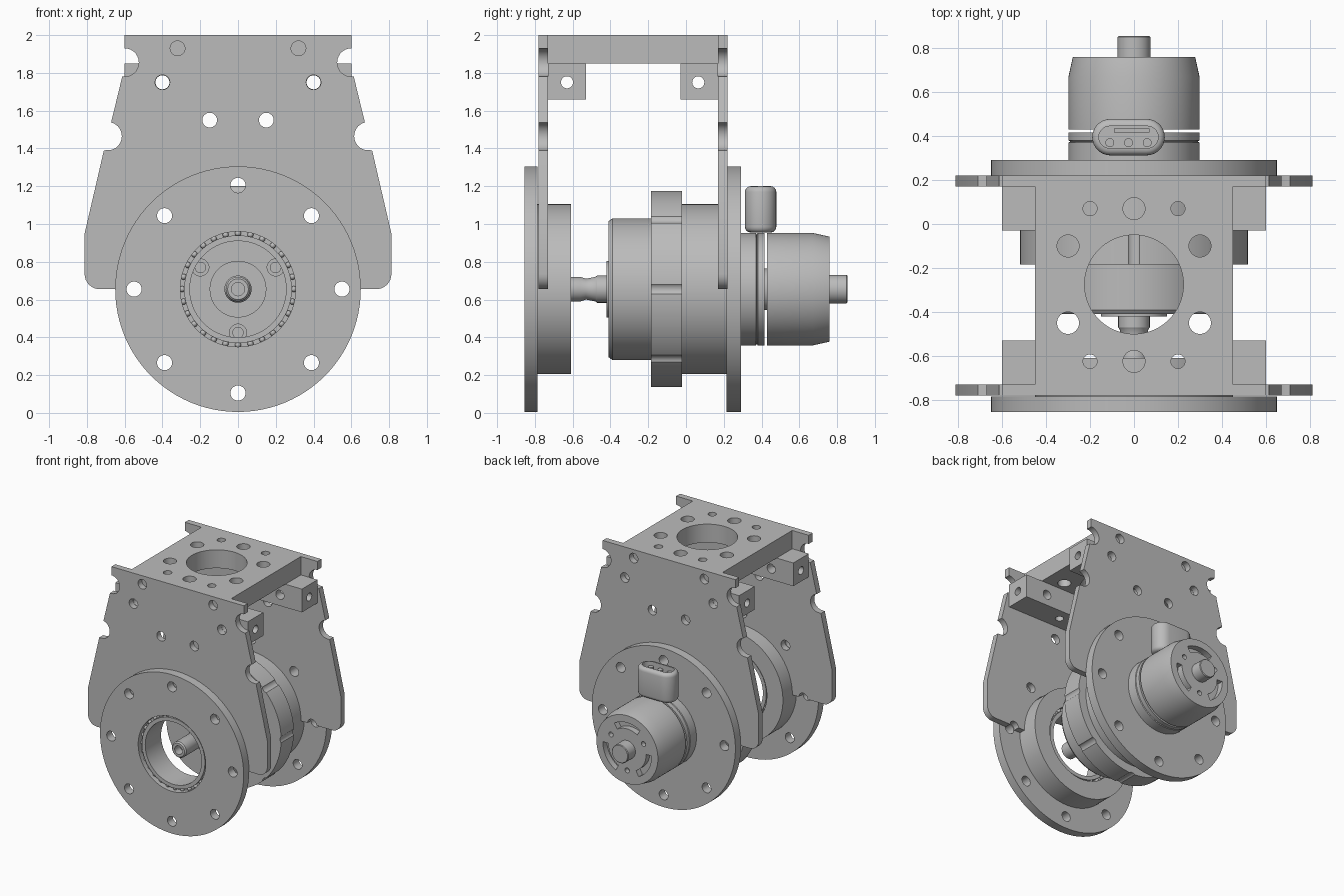
import bpy, bmesh
from math import sin, cos, pi, radians
from mathutils import Matrix, Vector

cube = bpy.data.objects.get("Cube")
if cube:
    bpy.data.objects.remove(cube)

grey = bpy.data.materials.new("machined_grey")
grey.use_nodes = True
grey.diffuse_color = (0.5, 0.5, 0.5, 1)
for node in grey.node_tree.nodes:
    if node.type == 'BSDF_PRINCIPLED':
        node.inputs["Base Color"].default_value = (0.5, 0.5, 0.5, 1)

AXLE = 0.655  # height of the drive axis
TURN = {'x': Matrix.Rotation(pi / 2, 4, 'Y'), 'y': Matrix.Rotation(pi / 2, 4, 'X'), 'z': Matrix.Identity(4)}


def finish(name, bm):
    bmesh.ops.recalc_face_normals(bm, faces=bm.faces)
    mesh = bpy.data.meshes.new(name)
    bm.to_mesh(mesh)
    bm.free()
    mesh.materials.append(grey)
    obj = bpy.data.objects.new(name, mesh)
    bpy.context.collection.objects.link(obj)
    return obj


def activate(obj):
    bpy.ops.object.select_all(action='DESELECT')
    obj.select_set(True)
    bpy.context.view_layer.objects.active = obj


def lathe(name, profile, closed=False, steps=96):
    """Revolve (radius, y) points around the drive axis."""
    bm = bmesh.new()
    rings = []
    for r, y in profile:
        if r == 0:
            rings.append([bm.verts.new((0, y, AXLE))] * steps)
        else:
            rings.append([bm.verts.new((r * sin(2 * pi * k / steps), y, AXLE + r * cos(2 * pi * k / steps)))
                          for k in range(steps)])
    pairs = list(zip(rings, rings[1:]))
    if closed:
        pairs.append((rings[-1], rings[0]))
    for a, b in pairs:
        for k in range(steps):
            n = (k + 1) % steps
            bm.faces.new(list(dict.fromkeys((a[k], a[n], b[n], b[k]))))
    return finish(name, bm)


def prism(name, points, lo, hi, axis='y'):
    """Extrude a flat outline along y or z."""
    bm = bmesh.new()
    place = (lambda u, v, t: (u, t, v)) if axis == 'y' else (lambda u, v, t: (u, v, t))
    face = bm.faces.new([bm.verts.new(place(u, v, lo)) for u, v in points])
    new = bmesh.ops.extrude_face_region(bm, geom=[face])["geom"]
    bmesh.ops.translate(bm, vec=place(0, 0, hi - lo),
                        verts=[g for g in new if isinstance(g, bmesh.types.BMVert)])
    return finish(name, bm)


def box(name, x0, x1, y0, y1, z0, z1):
    return prism(name, [(x0, y0), (x1, y0), (x1, y1), (x0, y1)], z0, z1, 'z')


def rods(name, axis, items, length):
    """Several cylinders along one axis; items are (centre, radius)."""
    bm = bmesh.new()
    for centre, r in items:
        bmesh.ops.create_cone(bm, cap_ends=True, segments=32, radius1=r, radius2=r, depth=length,
                              matrix=Matrix.Translation(centre) @ TURN[axis])
    return finish(name, bm)


def cut(targets, cutter):
    for obj in targets:
        mod = obj.modifiers.new("cut", 'BOOLEAN')
        mod.operation, mod.solver, mod.object = 'DIFFERENCE', 'EXACT', cutter
        activate(obj)
        bpy.ops.object.modifier_apply(modifier=mod.name)
    bpy.data.objects.remove(cutter)


def arc(cx, cz, r, start, end, n=14):
    return [(cx + r * cos(radians(start + (end - start) * k / n)),
             cz + r * sin(radians(start + (end - start) * k / n))) for k in range(n + 1)]


def ring_spots(r, y, count, first=0):
    return [Vector((r * cos(radians(first) + 2 * pi * k / count), y,
                    AXLE + r * sin(radians(first) + 2 * pi * k / count))) for k in range(count)]


def stadium(cx, cy, half, r):
    return arc(cx + half - r, cy, r, -90, 90) + arc(cx - half + r, cy, r, 90, 270)


# Side plates: notched, tapering outline with a round seat for the hub
half = ([(0.6, 2.0)] + arc(0.6, 1.855, 0.075, 90, 270) + [(0.613, 1.78)]
        + arc(0.69, 1.465, 0.075, 104, 256) + [(0.71, 1.39), (0.812, 0.95)]
        + arc(0.732, 0.735, 0.08, 0, -90, 8) + arc(0, AXLE, 0.452, 0, 90, 24))
outline = half + [(-x, z) for x, z in reversed(half[:-1])]
front_plate = prism("front_side_plate", outline, -0.78, -0.73)
back_plate = prism("back_side_plate", outline, 0.17, 0.22)

# Top plate and the two cross bars beneath it
top = box("top_plate", -0.45, 0.45, -0.73, 0.17, 1.85, 2.0)
bars = [box("front_cross_bar", -0.6, 0.6, -0.73, -0.53, 1.66, 1.85),
        box("back_cross_bar", -0.6, 0.6, -0.03, 0.17, 1.66, 1.85)]

# Front hub: flange, boss and bearing race in one ring
front_hub = lathe("front_hub", [
    (0.305, -0.855), (0.65, -0.855), (0.65, -0.785), (0.45, -0.785), (0.45, -0.61),
    (0.305, -0.61), (0.305, -0.66), (0.285, -0.66), (0.285, -0.63), (0.255, -0.63),
    (0.255, -0.835), (0.285, -0.835), (0.285, -0.8), (0.305, -0.8)], closed=True)
bm = bmesh.new()
for y in (-0.81, -0.65):
    for spot in ring_spots(0.295, y, 28):
        bmesh.ops.create_uvsphere(bm, u_segments=12, v_segments=8, radius=0.016,
                                  matrix=Matrix.Translation(spot))
finish("bearing_balls", bm)

# Gearbox with the back flange
gearbox = lathe("gearbox", [
    (0, -0.42), (0.15, -0.42), (0.15, -0.41), (0.36, -0.41), (0.375, -0.39), (0.375, -0.16),
    (0.41, -0.16), (0.41, -0.185), (0.52, -0.185), (0.52, -0.02), (0.45, -0.02),
    (0.45, 0.215), (0.65, 0.215), (0.65, 0.29), (0, 0.29)])
cut([gearbox], rods("screw_cutter", 'y', [(s, 0.045) for s in ring_spots(0.23, -0.41, 3, 30)], 0.05))
rods("gearbox_screws", 'y', [(s, 0.03) for s in ring_spots(0.23, -0.4, 3, 30)], 0.02)

# Hollow output shaft
lathe("output_shaft", [
    (0, -0.7), (0.035, -0.7), (0.035, -0.77), (0.055, -0.77), (0.065, -0.76), (0.065, -0.56),
    (0.055, -0.53), (0.065, -0.48), (0.072, -0.47), (0.072, -0.41), (0, -0.41)], steps=32)

# Motor: fixed base, gap, rotating can and rear shaft
lathe("motor_base", [
    (0, 0.285), (0.298, 0.285), (0.298, 0.37), (0.29, 0.375), (0.298, 0.38),
    (0.298, 0.415), (0.11, 0.415), (0.11, 0.44), (0, 0.44)])
can = lathe("motor_can", [
    (0, 0.43), (0.298, 0.43), (0.298, 0.67), (0.278, 0.76), (0, 0.76)])
lathe("motor_rear_shaft", [(0, 0.75), (0.075, 0.75), (0.075, 0.85), (0.07, 0.855), (0, 0.855)], steps=32)
for a in (90, 210, 330):
    slot = arc(0, AXLE, 0.22, a - 32, a + 32) + arc(0, AXLE, 0.17, a + 32, a - 32)
    cut([can], prism("slot_cutter", slot, 0.71, 0.8))
cut([can], rods("vent_cutter", 'y', [(s, 0.02) for s in ring_spots(0.17, 0.76, 3, 30)], 0.08))

# Cable connector with an open socket and pins
socket = prism("connector_shell", stadium(-0.025, 0.395, 0.165, 0.083), 0.955, 1.2, 'z')
bevel = socket.modifiers.new("round", 'BEVEL')
bevel.width, bevel.segments, bevel.limit_method, bevel.angle_limit = 0.03, 4, 'ANGLE', radians(40)
activate(socket)
bpy.ops.object.modifier_apply(modifier=bevel.name)
cut([socket], prism("socket_cutter", stadium(-0.025, 0.395, 0.135, 0.05), 1.1, 1.3, 'z'))
rods("connector_pins", 'z', [((x, 0.37, 1.13), 0.02) for x in (-0.11, -0.025, 0.06)], 0.08)
box("connector_key", -0.09, 0.07, 0.415, 0.435, 1.09, 1.18)

# Bolt holes through flanges and plates
bolts = [(s, 0.04) for s in ring_spots(0.55, -0.28, 8)]
cut([front_hub, gearbox, front_plate, back_plate], rods("bolt_cutter", 'y', bolts, 3))
mounts = [((s * x, -0.28, z), 0.039) for s in (-1, 1) for x, z in ((0.32, 1.93), (0.4, 1.75), (0.15, 1.55))]
cut([front_plate, back_plate], rods("mount_cutter", 'y', mounts, 3))

# Holes through the top plate and the cross bars
rows = (0.07, -0.625)
holes = [((0, y, 1.85), 0.05) for y in rows]
for s in (-1, 1):
    holes += [((s * 0.2, y, 1.85), 0.032) for y in rows]
cut([top] + bars, rods("row_cutter", 'z', holes, 1))
holes = [((s * 0.3, y, 1.85), 0.05) for s in (-1, 1) for y in (-0.1, -0.45)]
cut([top], rods("corner_cutter", 'z', holes, 1))
opening = prism("opening_cutter", arc(0, -0.275, 0.225, 0, 354, 59), 1.5, 2.3, 'z')
cut([top], opening)
cut(bars, rods("bar_end_cutter", 'x', [((0, y, 1.75), 0.032) for y in (0.065, -0.63)], 3))
cut(bars, rods("bar_side_cutter", 'y', [((s * 0.4, -0.28, 1.75), 0.037) for s in (-1, 1)], 3))

# Smooth the curved faces and keep hard edges sharp
for obj in list(bpy.context.collection.objects):
    if obj.type == 'MESH' and grey.name in obj.data.materials:
        activate(obj)
        bpy.ops.object.shade_smooth_by_angle(angle=radians(30))
